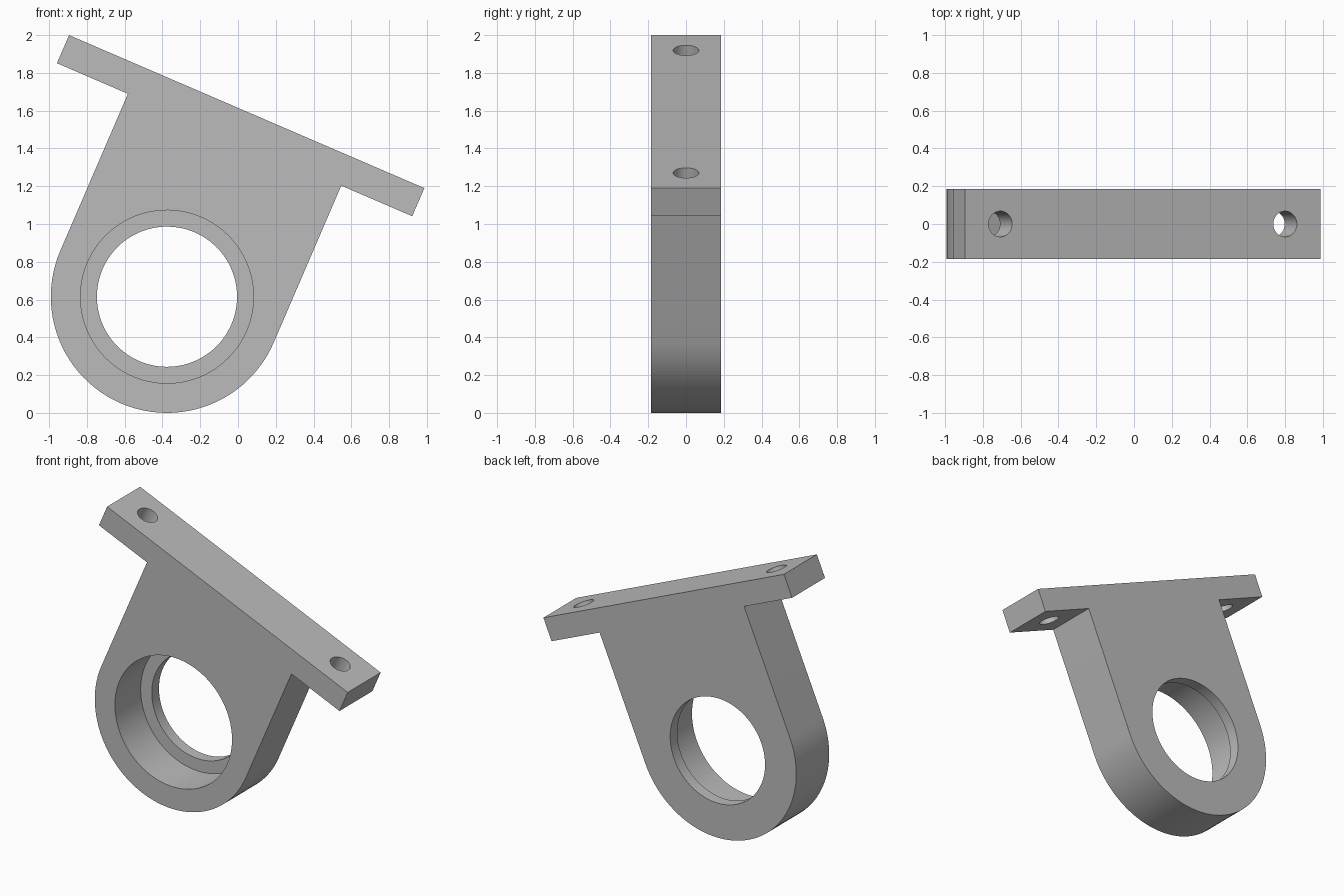
import bpy, bmesh, math
from mathutils import Matrix, Vector

if "Cube" in bpy.data.objects:
    bpy.data.objects.remove(bpy.data.objects["Cube"], do_unlink=True)

TILT = math.radians(23.3)
HALF_DEPTH = 0.184
BODY_R = 0.615          # rounded end, also half the web width
FLANGE_HALF, FLANGE_TOP, FLANGE_LOW = 1.024, 1.067, 0.905
BORE_R, LIP_R, LIP = 0.458, 0.371, 0.08
BOLT_R, BOLT_X = 0.068, 0.82
ARC_STEPS = 48

# Placement: bore axis as origin, tilted about y
placement = Matrix.Translation((-0.376, 0, BODY_R)) @ Matrix.Rotation(TILT, 4, 'Y')

grey = bpy.data.materials.new("plain grey")
grey.use_nodes = True
colour = (0.5, 0.5, 0.5, 1)
grey.diffuse_color = colour
grey.node_tree.nodes["Principled BSDF"].inputs["Base Color"].default_value = colour


def make_object(name, bm):
    bmesh.ops.recalc_face_normals(bm, faces=bm.faces)
    mesh = bpy.data.meshes.new(name)
    bm.to_mesh(mesh)
    bm.free()
    mesh.materials.append(grey)
    obj = bpy.data.objects.new(name, mesh)
    bpy.context.collection.objects.link(obj)
    obj.matrix_world = placement
    return obj


def cylinder_cutter(name, radius, start, end, sides):
    """Cylinder between two points of the bracket's own frame."""
    start, end = Vector(start), Vector(end)
    axis = end - start
    turn = axis.to_track_quat('Z', 'Y').to_matrix().to_4x4()
    bm = bmesh.new()
    bmesh.ops.create_cone(bm, cap_ends=True, segments=sides, radius1=radius,
                          radius2=radius, depth=axis.length,
                          matrix=Matrix.Translation((start + end) / 2) @ turn)
    cutter = make_object(name, bm)
    cutter.hide_render = True
    return cutter


# Bracket body: flange, web and rounded end in one profile
arc = [(-BODY_R * math.cos(math.pi * i / ARC_STEPS),
        -BODY_R * math.sin(math.pi * i / ARC_STEPS)) for i in range(ARC_STEPS + 1)]
left_side = [(-FLANGE_HALF, FLANGE_TOP), (-FLANGE_HALF, FLANGE_LOW), (-BODY_R, FLANGE_LOW)]
right_side = [(-x, z) for x, z in reversed(left_side)]
bm = bmesh.new()
outline = bm.faces.new([bm.verts.new((x, -HALF_DEPTH, z))
                        for x, z in left_side + arc + right_side])
extruded = bmesh.ops.extrude_face_region(bm, geom=[outline], use_keep_orig=True)
new_verts = [g for g in extruded["geom"] if isinstance(g, bmesh.types.BMVert)]
bmesh.ops.translate(bm, verts=new_verts, vec=(0, 2 * HALF_DEPTH, 0))
bracket = make_object("tilted_bearing_bracket", bm)

# Through hole, bearing seat open to the front, and two bolt holes
cutters = [
    cylinder_cutter("through_hole_cutter", LIP_R, (0, -0.4, 0), (0, 0.4, 0), 96),
    cylinder_cutter("bearing_seat_cutter", BORE_R, (0, -0.4, 0), (0, HALF_DEPTH - LIP, 0), 96),
]
for side, label in ((-1, "right"), (1, "left")):
    x = side * BOLT_X
    cutters.append(cylinder_cutter(label + "_bolt_hole_cutter", BOLT_R,
                                   (x, 0, FLANGE_LOW - 0.1), (x, 0, FLANGE_TOP + 0.1), 48))

bpy.ops.object.select_all(action='DESELECT')
bpy.context.view_layer.objects.active = bracket
bracket.select_set(True)
for cutter in cutters:
    cut = bracket.modifiers.new(cutter.name, 'BOOLEAN')
    cut.operation = 'DIFFERENCE'
    cut.solver = 'EXACT'
    cut.object = cutter
    bpy.ops.object.modifier_apply(modifier=cut.name)
    bpy.data.objects.remove(cutter, do_unlink=True)

bpy.ops.object.shade_smooth_by_angle(angle=math.radians(30))
